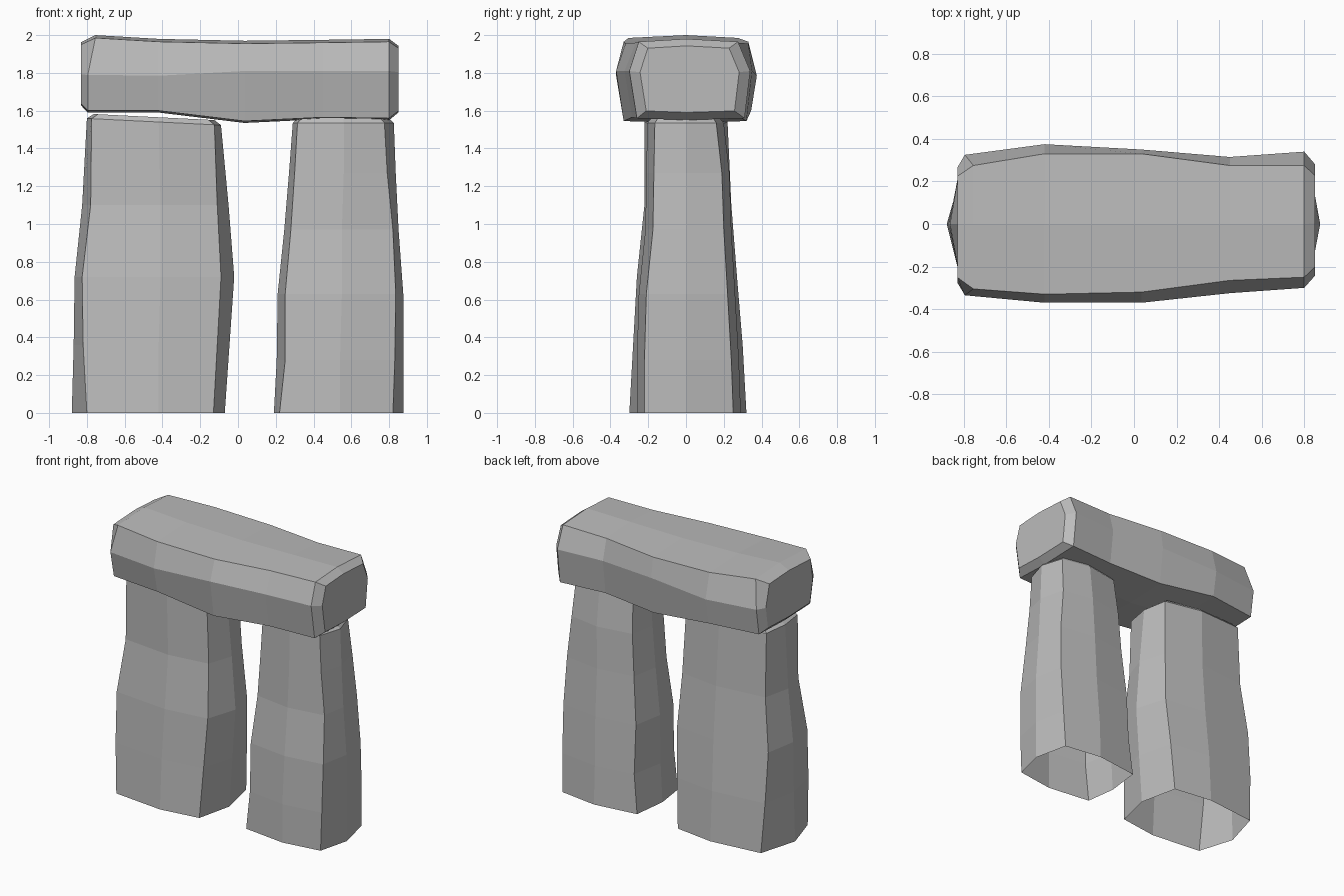
import bpy
import bmesh
from mathutils import Vector

default = bpy.data.objects.get("Cube")
if default:
    bpy.data.objects.remove(default)

stone = bpy.data.materials.new("grey_stone")
stone.use_nodes = True
colour = (0.5, 0.5, 0.5, 1)
stone.diffuse_color = colour
stone.node_tree.nodes["Principled BSDF"].inputs["Base Color"].default_value = colour


def loft(name, rings, cap_first):
    """Skin a list of matching rings into a flat-shaded stone."""
    bm = bmesh.new()
    loops = [[bm.verts.new(p) for p in ring] for ring in rings]
    for low, high in zip(loops, loops[1:]):
        count = len(low)
        for i in range(count):
            j = (i + 1) % count
            bm.faces.new((low[i], low[j], high[j], high[i]))
    bm.faces.new(loops[-1])
    if cap_first:
        bm.faces.new(loops[0][::-1])
    bmesh.ops.recalc_face_normals(bm, faces=bm.faces)
    mesh = bpy.data.meshes.new(name)
    bm.to_mesh(mesh)
    bm.free()
    mesh.materials.append(stone)
    obj = bpy.data.objects.new(name, mesh)
    bpy.context.collection.objects.link(obj)
    return obj


def shrunk(ring, scale, shift):
    """Smaller, shifted copy of a ring for a chamfered end."""
    centre = sum((Vector(p) for p in ring), Vector()) / len(ring)
    return [centre + (Vector(p) - centre) * scale + Vector(shift) for p in ring]


def pillar_ring(z, tip_a, side_a, middle, side_b, tip_b, front, back, tilt=0):
    """Eight-sided section with pointed sides and bulging front and back."""
    bulge = 0.04
    points = [(tip_a, 0), (side_a, front), (middle, front - bulge), (side_b, front),
              (tip_b, 0), (side_b, back), (middle, back + bulge), (side_a, back)]
    return [(x, y, z + tilt * (middle - x)) for x, y in points]


def pillar(name, sections):
    rings = [pillar_ring(*s) for s in sections]
    rings.append(shrunk(rings[-1], 0.9, (0, 0, 0.025)))
    return loft(name, rings, False)


# Wide standing stone, open underneath
pillar("wide_pillar", [
    (0, -.88, -.80, -.42, -.13, -.07, -.26, .28),
    (.36, -.87, -.82, -.42, -.11, -.045, -.24, .26),
    (.72, -.865, -.825, -.41, -.09, -.02, -.22, .23),
    (1.1, -.825, -.78, -.41, -.11, -.05, -.18, .2),
    (1.54, -.80, -.775, -.42, -.125, -.09, -.18, .18, .05),
])

# Narrow standing stone, open underneath
pillar("narrow_pillar", [
    (0, .19, .22, .54, .82, .875, -.22, .25),
    (.28, .205, .25, .54, .83, .875, -.22, .24),
    (.63, .21, .25, .55, .835, .875, -.21, .22),
    (.97, .245, .28, .55, .82, .85, -.175, .2),
    (1.27, .27, .30, .56, .79, .835, -.17, .19),
    (1.535, .29, .315, .56, .775, .825, -.165, .16),
])


def lintel_ring(x, top, waist, base, front, back, top_front, top_back, lean=0):
    """Section across the capstone; lean slides the upper corners along x."""
    return [(x + lean, top_front, top - .015), (x, front, waist),
            (x, front + .04, base + .01), (x, 0, base),
            (x, back - .03, base + .01), (x, back, waist),
            (x + lean, top_back, top - .015), (x + lean, 0, top)]


# Capstone lying across both pillars
spans = [
    (-.795, 2, 1.79, 1.59, -.335, .325, -.305, .275, .04),
    (-.42, 1.98, 1.785, 1.59, -.37, .375, -.33, .33),
    (.035, 1.97, 1.81, 1.535, -.37, .35, -.32, .33),
    (.45, 1.975, 1.81, 1.555, -.325, .315, -.265, .275),
    (.8, 1.98, 1.81, 1.55, -.30, .34, -.25, .275),
]
rings = [lintel_ring(*s) for s in spans]
end_a = [(-.83, y, z) for _, y, z in shrunk(rings[0], 0.82, (0, 0, 0))]
end_b = [(.85, y, z) for _, y, z in shrunk(rings[-1], 0.82, (0, 0, 0))]
loft("capstone", [end_a] + rings + [end_b], True)
